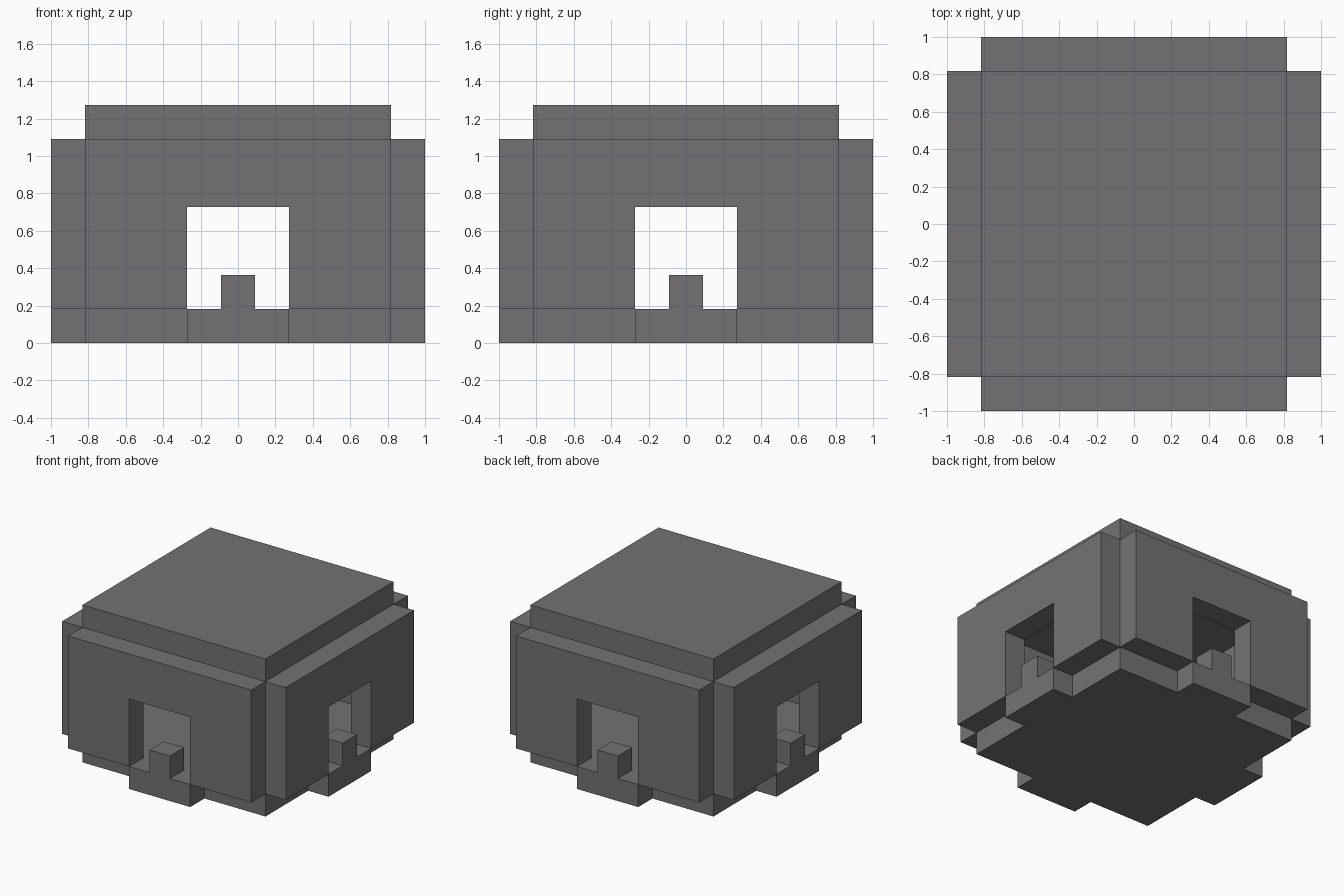
import bpy, bmesh, math
from mathutils import Matrix, Vector

cube = bpy.data.objects.get("Cube")
if cube:
    bpy.data.objects.remove(cube)

U = 2 / 11  # one block

stone = bpy.data.materials.new("dark_grey_stone")
stone.use_nodes = True
colour = (0.172, 0.167, 0.175, 1)
stone.diffuse_color = colour
stone.node_tree.nodes["Principled BSDF"].inputs["Base Color"].default_value = colour


def prism(name, outline, direction, matrix=Matrix(), open_base=False):
    """Extrude a closed outline (in blocks) along a direction (in blocks)."""
    bm = bmesh.new()
    base = bm.faces.new([bm.verts.new(Vector(p) * U) for p in outline])
    result = bmesh.ops.extrude_face_region(bm, geom=[base], use_keep_orig=True)
    moved = [g for g in result["geom"] if isinstance(g, bmesh.types.BMVert)]
    bmesh.ops.translate(bm, verts=moved, vec=Vector(direction) * U)
    bmesh.ops.recalc_face_normals(bm, faces=bm.faces)
    if open_base:
        bmesh.ops.delete(bm, geom=[base], context="FACES_ONLY")
    bm.transform(matrix)
    mesh = bpy.data.meshes.new(name)
    bm.to_mesh(mesh)
    bm.free()
    mesh.materials.append(stone)
    obj = bpy.data.objects.new(name, mesh)
    bpy.context.collection.objects.link(obj)
    return obj


def square(half, z, cy=0):
    return [(-half, cy - half, z), (half, cy - half, z),
            (half, cy + half, z), (-half, cy + half, z)]


# Floor slab with a doorstep tongue on each side
quarter = [(-4.5, -4.5), (-1.5, -4.5), (-1.5, -5.5), (1.5, -5.5), (1.5, -4.5)]
floor = []
for i in range(4):
    turn = Matrix.Rotation(i * math.pi / 2, 3, "Z")
    floor += [turn @ Vector((x, y, 0)) for x, y in quarter]
prism("floor", floor, (0, 0, 1))

# Roof slab
prism("roof", square(4.5, 6), (0, 0, 1))

# Four walls with a doorway, and a small post in each doorway
arch = [(-4.5, 1), (-1.5, 1), (-1.5, 4), (1.5, 4),
        (1.5, 1), (4.5, 1), (4.5, 6), (-4.5, 6)]
for i, side in enumerate(("front", "left", "back", "right")):
    turn = Matrix.Rotation(i * math.pi / 2, 4, "Z")
    prism(side + "_wall", [(x, -5.5, z) for x, z in arch], (0, 1, 0), turn)
    prism(side + "_post", square(0.5, 1, -5), (0, 0, 1), turn, open_base=True)
